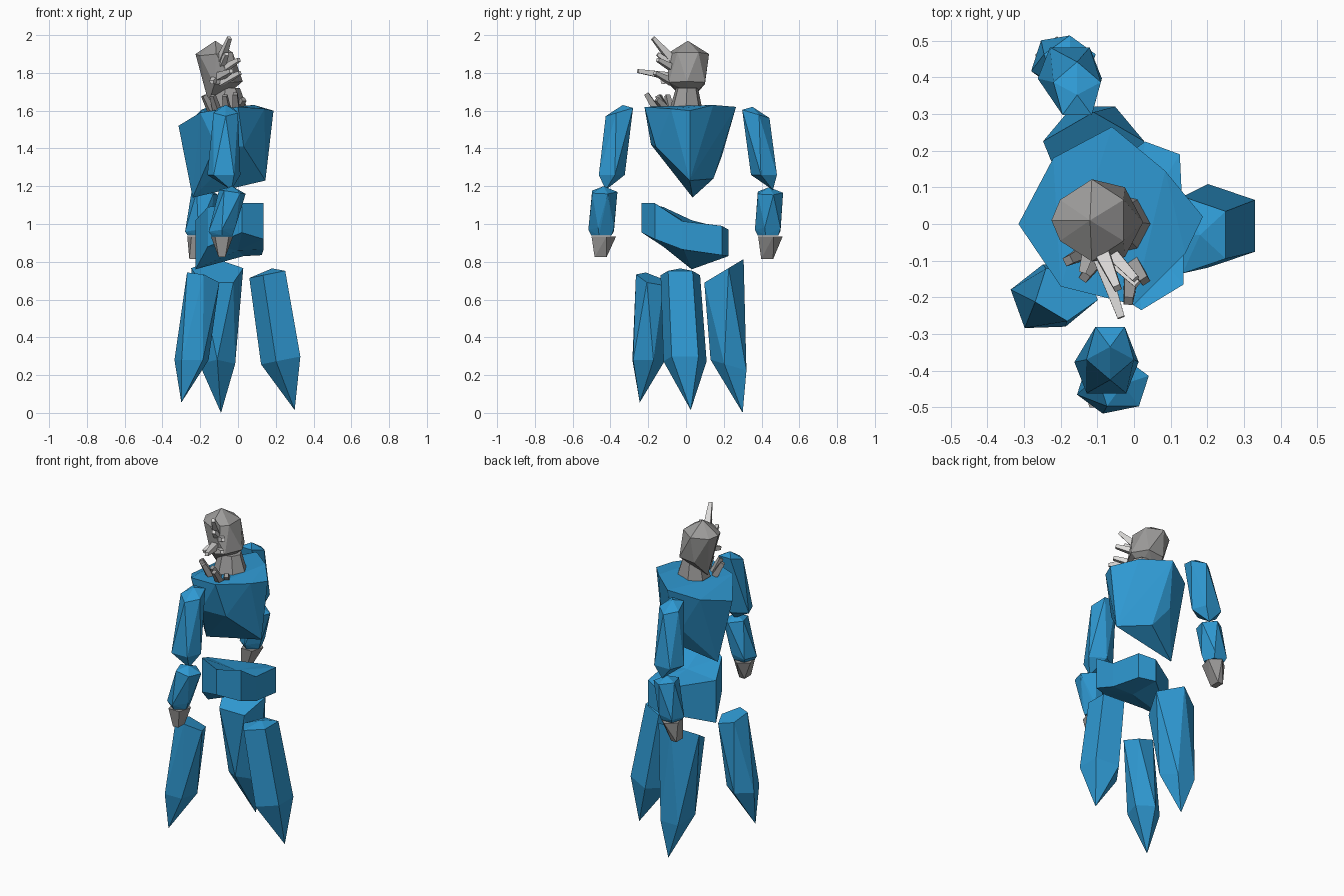
import bpy, bmesh, math
from mathutils import Vector

if "Cube" in bpy.data.objects:
    bpy.data.objects.remove(bpy.data.objects["Cube"])


def material(name, rgb):
    m = bpy.data.materials.new(name)
    m.diffuse_color = (*rgb, 1)
    m.use_nodes = True
    m.node_tree.nodes["Principled BSDF"].inputs["Base Color"].default_value = m.diffuse_color
    return m


BLUE = material("crystal blue", (0.028, 0.315, 0.64))
GREY = material("stone grey", (0.33, 0.325, 0.32))
PALE = material("pale grey", (0.7, 0.69, 0.68))


def finish(name, bm, mat):
    bmesh.ops.recalc_face_normals(bm, faces=bm.faces[:])
    me = bpy.data.meshes.new(name)
    bm.to_mesh(me)
    bm.free()
    me.materials.append(mat)
    ob = bpy.data.objects.new(name, me)
    bpy.context.collection.objects.link(ob)
    return ob


def hull(name, points, mat):
    """Faceted convex rock around a few points."""
    bm = bmesh.new()
    vs = [bm.verts.new(p) for p in points]
    bmesh.ops.convex_hull(bm, input=vs)
    loose = [v for v in bm.verts if not v.link_faces]
    bmesh.ops.delete(bm, geom=loose, context='VERTS')
    bmesh.ops.dissolve_limit(bm, angle_limit=0.03, verts=bm.verts[:], edges=bm.edges[:])
    return finish(name, bm, mat)


def ring(x, y, z, rx, ry, n=5, turn=0, tx=0, ty=0):
    """Points of a tilted polygon; tx and ty are slopes."""
    out = []
    for i in range(n):
        a = math.radians(turn) + math.tau * i / n
        dx, dy = rx * math.cos(a), ry * math.sin(a)
        out.append((x + dx, y + dy, z + tx * dx + ty * dy))
    return out


def shard(name, base, tip, r0, r1, mat):
    """Four-sided tapering spike between two points."""
    base, tip = Vector(base), Vector(tip)
    q = (tip - base).to_track_quat('Z', 'Y')
    pts = []
    for c, r in ((base, r0), (tip, r1)):
        for i in range(4):
            a = math.tau * (i + 0.5) / 4
            pts.append(c + q @ Vector((r * math.cos(a), r * math.sin(a), 0)))
    return hull(name, pts, mat)


# chest: sloped eight-sided top tapering to a ragged wedge
chest_top = [(-.315, 0, 1.52), (-.22, .18, 1.57), (-.06, .265, 1.62), (.085, .145, 1.63),
             (.188, .02, 1.6), (.14, -.08, 1.61), (0, -.22, 1.62), (-.2, -.17, 1.59)]
chest_low = [(-.24, .035, 1.14), (.145, .02, 1.23), (-.01, .145, 1.24),
             (-.1, .19, 1.36), (-.12, -.185, 1.42), (.03, -.16, 1.41)]
hull("chest", chest_top + chest_low, BLUE)

# pelvis: block with an uneven top and bottom (x, y, top, bottom)
belt = [(.02, -.235, 1.11, .955), (.135, -.165, 1.11, .92), (.135, -.02, 1.015, .865),
        (.125, .19, .99, .835), (.03, .225, .97, .83), (-.225, .03, 1.02, .76),
        (-.16, -.12, 1.09, .88)]
bm = bmesh.new()
tops = [bm.verts.new((x, y, t)) for x, y, t, b in belt]
lows = [bm.verts.new((x, y, b)) for x, y, t, b in belt]
mid_top, mid_low = bm.verts.new((0, -.01, 1.015)), bm.verts.new((0, -.01, .86))
for i in range(len(belt)):
    j = (i + 1) % len(belt)
    bm.faces.new((lows[i], lows[j], tops[j], tops[i]))
    bm.faces.new((tops[i], tops[j], mid_top))
    bm.faces.new((lows[j], lows[i], mid_low))
finish("pelvis", bm, BLUE)

# three pointed legs: top ring, wide lower ring turned against it, foot point
hull("leg_front", ring(-.185, -.185, .71, .09, .08, 5, 200, -.3, -.3)
     + ring(-.245, -.205, .28, .095, .095, 5, 164) + [(-.3, -.245, .055)], BLUE)
hull("leg_back", ring(-.11, .19, .745, .145, .115, 5, 90, 0, .6)
     + ring(-.11, .235, .25, .1, .105, 5, 54, 0, -.3) + [(-.09, .3, 0)], BLUE)
hull("leg_side", ring(.165, -.03, .735, .105, .11, 5, 180, .2)
     + [(.18, -.03, .765)]
     + ring(.237, -.005, .28, .115, .12, 5, 36, .2) + [(.3, .025, .015)], BLUE)

# arms: upper, lower and hand for each side
arms = {
    "right": dict(top=(-.065, -.345, 1.595), elbow=(-.075, -.4, 1.26), tip=(-.035, -.425, 1.18),
                  fore=(-.03, -.437, 1.17), wrist=(-.085, -.442, .96), hand=(-.085, -.452, .825), s=-1),
    "left": dict(top=(-.155, .362, 1.585), elbow=(-.175, .42, 1.26), tip=(-.16, .46, 1.18),
                 fore=(-.175, .44, 1.165), wrist=(-.21, .44, .96), hand=(-.24, .43, .815), s=1),
}
for side, a in arms.items():
    s = a["s"]
    x, y, z = a["top"]
    hull("upper_arm_" + side, ring(*a["top"], .068, .08, 5, 90 * s, 0, -.3 * s)
         + [(x, y - .01 * s, z + .035)] + ring(*a["elbow"], .092, .076, 5, -90 * s)
         + [a["tip"]], BLUE)
    x, y, z = a["wrist"]
    hull("lower_arm_" + side, ring(*a["fore"], .074, .074, 5, 90, -.15)
         + [Vector(a["fore"]) + Vector((0, 0, .03))]
         + ring(x, y, z + .01, .074, .075, 5, -90, .15) + ring(x, y, z - .02, .06, .06, 5, -90), BLUE)
    hull("hand_" + side, ring(x, y, .935, .062, .072, 5, 90)
         + ring(*a["hand"], .025, .045, 4, 45), GREY)

# neck and boxy head, its back edge reaching low
hull("neck", ring(-.05, 0, 1.61, .1, .088, 7) + ring(-.055, .005, 1.72, .065, .06, 7), GREY)
hull("head", [(-.12, .01, 1.97)]
     + ring(-.115, .01, 1.9, .1, .112, 6, 30, .1) + [(-.225, .01, 1.9)]
     + ring(-.075, .005, 1.745, .1, .11, 6, 0, .1) + [(-.155, .01, 1.64), (-.04, .01, 1.7)], GREY)

# face spikes
for i, (base, tip, r) in enumerate([
        ((-.1, -.05, 1.84), (-.045, -.175, 1.985), .033),
        ((-.1, -.07, 1.78), (-.035, -.255, 1.81), .03),
        ((-.08, -.06, 1.82), (.005, -.15, 1.87), .027),
        ((-.09, -.06, 1.83), (-.06, -.15, 1.9), .027),
        ((-.09, -.07, 1.75), (.01, -.165, 1.8), .027),
        ((-.12, -.06, 1.77), (-.14, -.13, 1.75), .025)]):
    shard("face_spike_%d" % (i + 1), base, tip, r, .014, PALE)

# small shards fanning out at the collar
for i, (base, tip) in enumerate([
        ((-.14, -.08, 1.6), (-.18, -.1, 1.68)),
        ((-.11, -.11, 1.6), (-.135, -.145, 1.68)),
        ((-.06, -.11, 1.61), (-.07, -.15, 1.68)),
        ((-.01, -.16, 1.61), (-.015, -.21, 1.69)),
        ((0, -.11, 1.61), (.03, -.155, 1.66))]):
    shard("collar_shard_%d" % (i + 1), base, tip, .025, .017, GREY)
